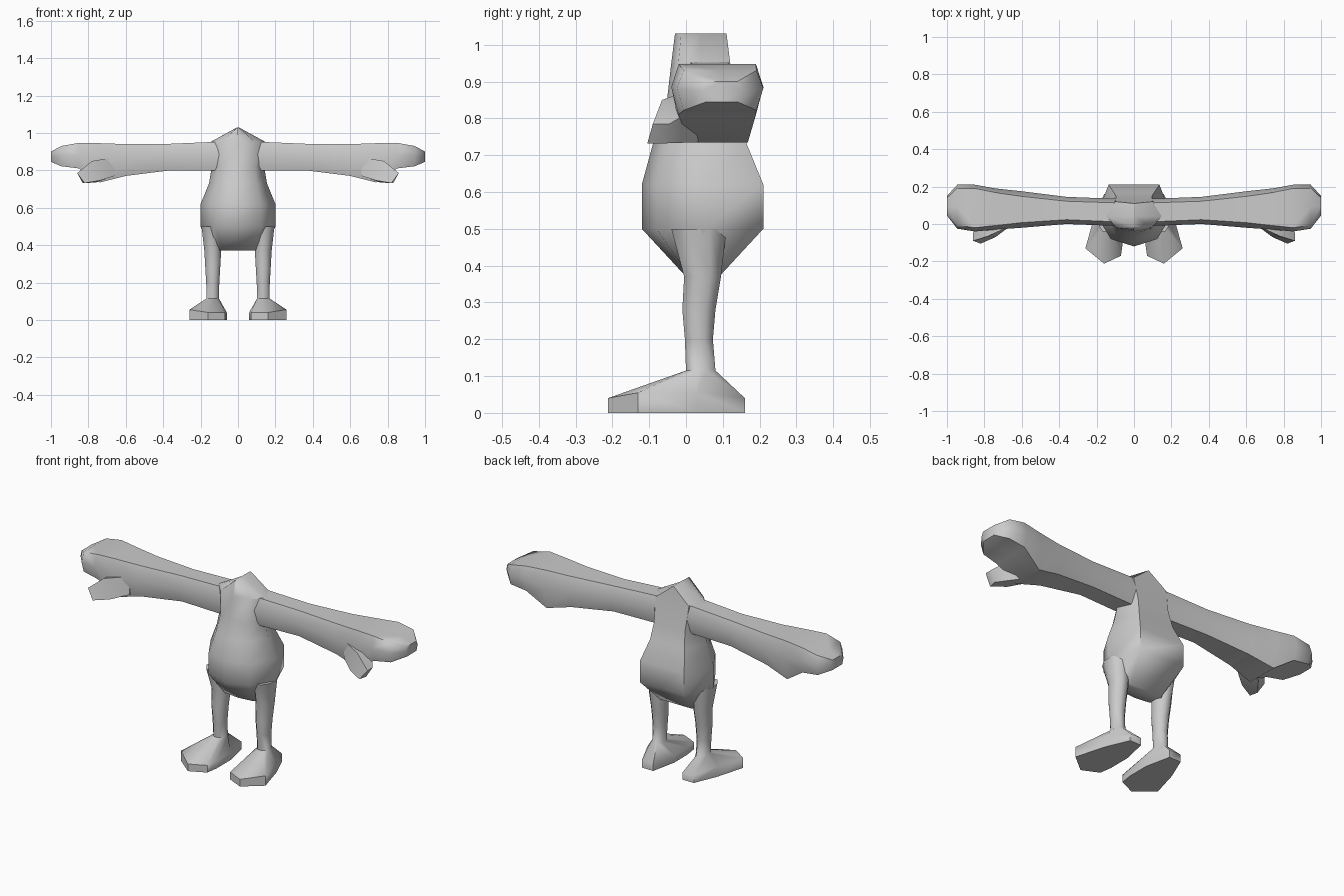
import bpy, bmesh, math

if "Cube" in bpy.data.objects:
    bpy.data.objects.remove(bpy.data.objects["Cube"])


def loft(name, rings, mirror=False):
    """Skin a list of equal-length point rings, capping both ends."""
    bm = bmesh.new()
    vs = [[bm.verts.new(p) for p in r] for r in rings]
    n = len(rings[0])
    for a, b in zip(vs, vs[1:]):
        for i in range(n):
            j = (i + 1) % n
            bm.faces.new((a[i], a[j], b[j], b[i]))
    bm.faces.new(vs[0])
    bm.faces.new(vs[-1])
    if mirror:
        geom = bm.verts[:] + bm.faces[:]
        dup = bmesh.ops.duplicate(bm, geom=geom)["geom"]
        for v in dup:
            if isinstance(v, bmesh.types.BMVert):
                v.co.x = -v.co.x
    bmesh.ops.recalc_face_normals(bm, faces=bm.faces[:])
    me = bpy.data.meshes.new(name)
    bm.to_mesh(me)
    bm.free()
    ob = bpy.data.objects.new(name, me)
    bpy.context.collection.objects.link(ob)
    bpy.ops.object.select_all(action='DESELECT')
    ob.select_set(True)
    bpy.context.view_layer.objects.active = ob
    bpy.ops.object.shade_smooth_by_angle(angle=math.radians(55))
    return ob


def torso_ring(z, w, yf, yb):
    """Slightly pointed front, flat back."""
    d = yb - yf
    half = [(0.62 * w, yf + 0.12 * d), (w, yf + 0.5 * d), (0.68 * w, yb)]
    return ([(0, yf, z)] + [(x, y, z) for x, y in half]
            + [(-x, y, z) for x, y in reversed(half)])


def arm_ring(x, yf, yb, zt, zb, inset, xb=None):
    """Eight-sided section across the arm; xb shifts the lower points."""
    d, h = yb - yf, zt - zb
    xb = x if xb is None else xb
    i = inset * d
    return [(x, yf + i, zt), (x, (yf + yb) / 2, zt), (x, yb - i, zt),
            (x, yb, zb + 0.55 * h), (xb, yb - i, zb), (xb, (yf + yb) / 2, zb),
            (xb, yf + i, zb), (x, yf, zb + 0.55 * h)]


def leg_ring(z, x0, x1, y0, y1):
    k = 1 / math.cos(math.pi / 8)
    angles = [math.pi / 8 + i * math.pi / 4 for i in range(8)]
    return [((x0 + x1) / 2 + k * (x1 - x0) / 2 * math.cos(a),
             (y0 + y1) / 2 + k * (y1 - y0) / 2 * math.sin(a), z) for a in angles]


# Pear-shaped torso rising to the neck ridge
loft("torso", [torso_ring(*r) for r in [
    (0.37, 0.14, 0.00, 0.09),
    (0.50, 0.20, -0.12, 0.21),
    (0.62, 0.20, -0.12, 0.21),
    (0.73, 0.155, -0.09, 0.165),
    (0.82, 0.14, -0.055, 0.145),
    (0.95, 0.15, -0.04, 0.12),
    (1.03, 0.004, -0.03, 0.11)]])

# Arms widening into mitten hands
loft("arms", [arm_ring(*r) for r in [
    (0.10, -0.01, 0.135, 0.953, 0.80, 0.15),
    (0.36, 0.00, 0.145, 0.942, 0.80, 0.16),
    (0.60, -0.02, 0.175, 0.940, 0.77, 0.14),
    (0.74, -0.03, 0.190, 0.945, 0.735, 0.10),
    (0.85, -0.04, 0.210, 0.947, 0.81, 0.08),
    (0.945, -0.025, 0.210, 0.93, 0.822, 0.08),
    (1.00, 0.045, 0.150, 0.90, 0.845, 0.10)]], mirror=True)

# Thumbs pointing forward and down
loft("thumbs", [
    [(0.66, -0.01, 0.87), (0.66, 0.06, 0.87), (0.66, 0.06, 0.77), (0.66, -0.01, 0.77)],
    [(0.78, -0.065, 0.85), (0.80, 0.03, 0.83), (0.76, 0.03, 0.735), (0.74, -0.07, 0.745)],
    [(0.86, -0.09, 0.785), (0.86, -0.045, 0.785), (0.83, -0.06, 0.732), (0.82, -0.105, 0.732)],
], mirror=True)

# Legs with large turned-out feet
foot = [(0.215, 0.03), (0.16, 0.16), (0.09, 0.16), (0.06, 0.02),
        (0.06, -0.10), (0.07, -0.17), (0.16, -0.212), (0.26, -0.13)]
loft("legs_and_feet", [
    leg_ring(0.50, 0.10, 0.195, -0.04, 0.11),
    leg_ring(0.37, 0.09, 0.18, -0.005, 0.095),
    leg_ring(0.28, 0.095, 0.175, -0.01, 0.08),
    leg_ring(0.20, 0.10, 0.17, -0.003, 0.073),
    leg_ring(0.115, 0.102, 0.168, 0.00, 0.08),
    [(x, y, 0.04 if i not in (0, 7) else 0.055) for i, (x, y) in enumerate(foot)],
    [(x, y, 0.0) for x, y in foot]], mirror=True)
